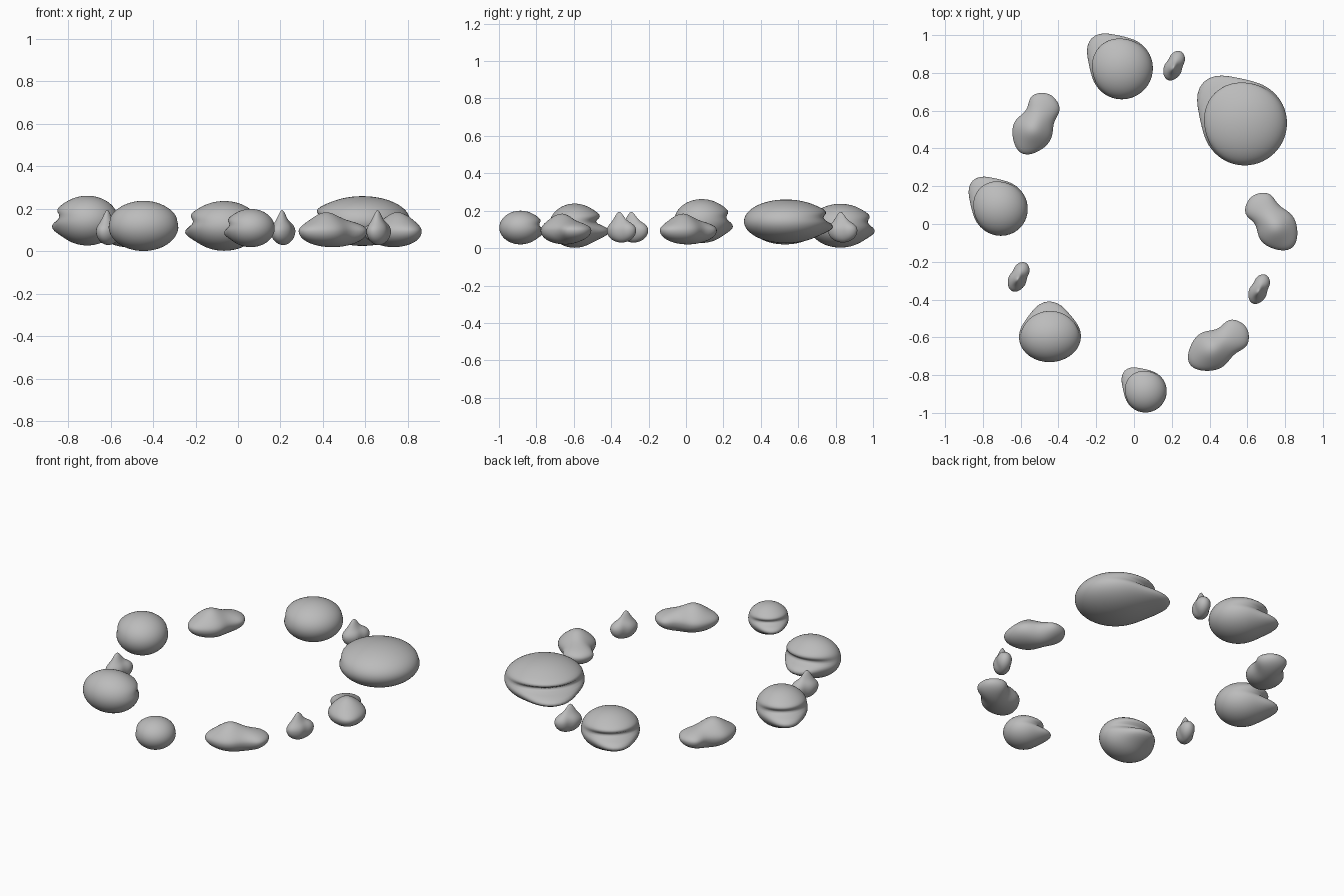
import bpy, bmesh, math
from math import exp, cos, sin, atan2, radians
from mathutils import Matrix, Vector

cube = bpy.data.objects.get("Cube")
if cube:
    bpy.data.objects.remove(cube)

grey = bpy.data.materials.new("stone_grey")
grey.use_nodes = True
colour = (0.5, 0.5, 0.5, 1)
grey.diffuse_color = colour
grey.node_tree.nodes["Principled BSDF"].inputs["Base Color"].default_value = colour


def bump(value, centre, width):
    return exp(-((value - centre) / width) ** 2)


def boulder(p):
    """Dome over a pointed lip on local +x, with a groove between them."""
    side = atan2(p.y, p.x)
    corner = bump(side, 0, 0.55)
    near = bump(side, 0, 1.0)
    lip = 0.42 * corner * bump(p.z, -0.32, 0.36)
    groove = 0.24 * near * bump(p.z, 0.16, 0.17)
    dome = 0.12 * near * bump(p.z, 0.5, 0.25)
    k = 1 + lip - groove + dome
    return Vector((p.x * k, p.y * k, p.z))


def oblong(p):
    """Long stone with a high, wide lobe at -x, a waist and a low lobe at +x."""
    waist = 1 - 0.2 * bump(p.x, 0.25, 0.3) * (1 if p.y > 0 else 0.6)
    wide = 1 + 0.14 * bump(p.x, -0.4, 0.5) + 0.25 * bump(p.x, 0.85, 0.3)
    z = p.z
    if z > 0:
        z *= 0.72 + 0.5 * bump(p.x, -0.25, 0.45) * bump(p.y, 0, 0.8)
    return Vector((p.x, p.y * waist * wide, z))


def pebble(p):
    """Small stone with a pointed knob on top and a slight waist."""
    waist = 1 - 0.16 * bump(p.x, 0.2, 0.35)
    peak = 0.75 * bump(p.x, -0.18, 0.4) * bump(p.y, 0, 0.45) if p.z > 0 else 0
    return Vector((p.x, p.y * waist, p.z * (0.8 + peak) if p.z > 0 else p.z))


def stone(name, shape, place, size, angle):
    bm = bmesh.new()
    bmesh.ops.create_uvsphere(bm, u_segments=56, v_segments=36, radius=1)
    for v in bm.verts:
        v.co = shape(v.co.copy())
    bm.transform(Matrix.Translation(place) @ Matrix.Rotation(radians(angle), 4, "Z")
                 @ Matrix.Diagonal((*size, 1)))
    for f in bm.faces:
        f.smooth = True
    mesh = bpy.data.meshes.new(name)
    bm.to_mesh(mesh)
    bm.free()
    mesh.materials.append(grey)
    bpy.context.collection.objects.link(bpy.data.objects.new(name, mesh))


# Large domed boulders
stone("boulder_back", boulder, (-0.065, 0.825, 0.12), (0.165, 0.165, 0.117), 135)
stone("boulder_largest", boulder, (0.585, 0.535, 0.143), (0.225, 0.225, 0.117), 135)
stone("boulder_right", boulder, (-0.71, 0.085, 0.145), (0.15, 0.145, 0.117), 135)
stone("boulder_front_right", boulder, (-0.445, -0.595, 0.12), (0.136, 0.165, 0.118), 92)
stone("boulder_front", boulder, (0.06, -0.885, 0.11), (0.113, 0.113, 0.09), 135)

# Long low stones
stone("oblong_back_right", oblong, (-0.52, 0.53, 0.095), (0.172, 0.098, 0.075), 65)
stone("oblong_left", oblong, (0.73, 0.01, 0.095), (0.172, 0.098, 0.075), 128)
stone("oblong_front_left", oblong, (0.445, -0.645, 0.095), (0.178, 0.098, 0.075), 33)

# Small pointed pebbles
for name, x, y in (("back", 0.213, 0.838), ("right", -0.61, -0.28), ("left", 0.663, -0.345)):
    stone("pebble_" + name, pebble, (x, y, 0.095), (0.083, 0.051, 0.065), 65)
